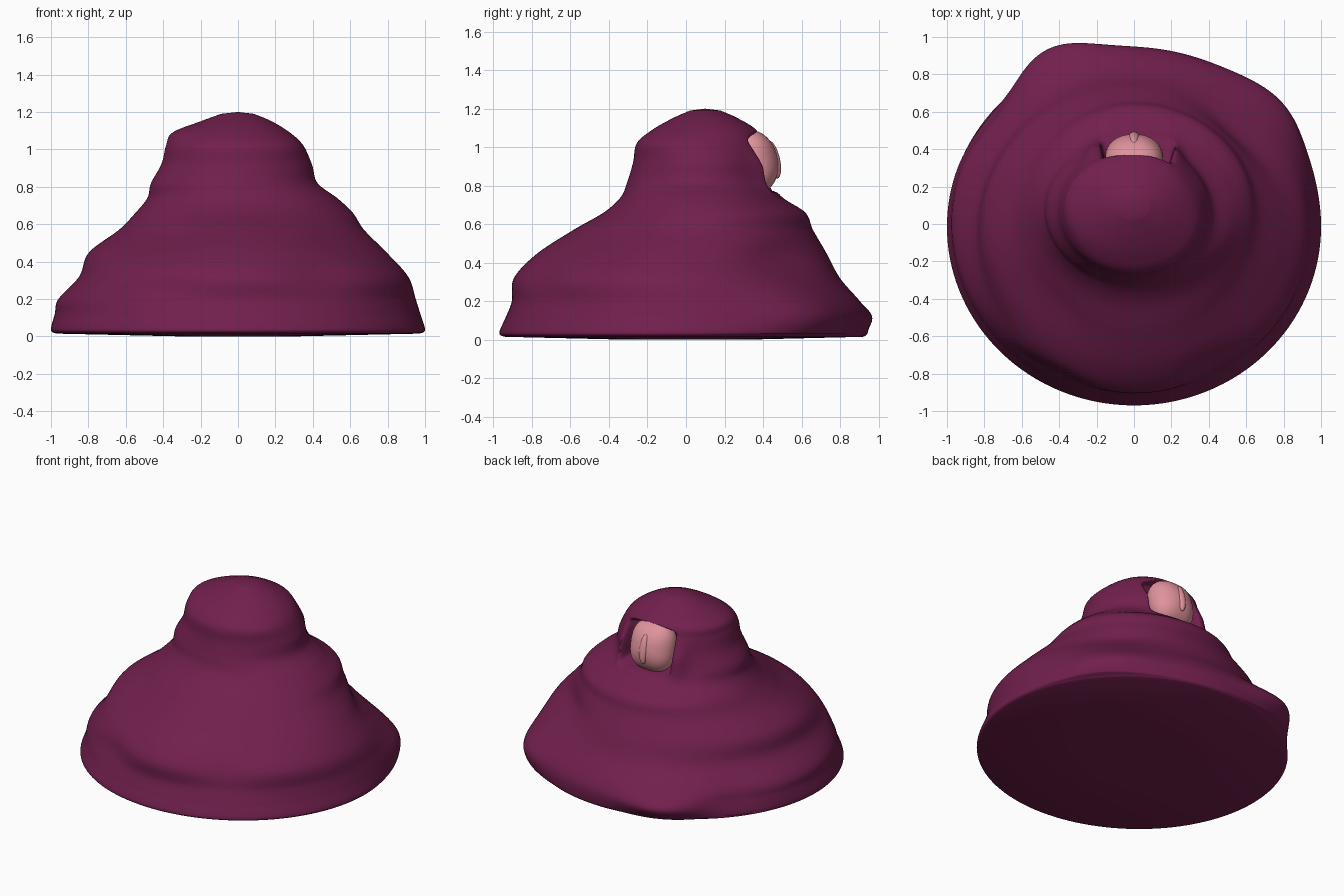
import bpy, bmesh, math
from mathutils import Vector, Matrix

if "Cube" in bpy.data.objects:
    bpy.data.objects.remove(bpy.data.objects["Cube"])


def material(name, rgb):
    m = bpy.data.materials.new(name)
    m.diffuse_color = (*rgb, 1)
    m.use_nodes = True
    m.node_tree.nodes["Principled BSDF"].inputs["Base Color"].default_value = m.diffuse_color
    return m


plum = material("plum cloth", (0.165, 0.014, 0.074))
pink = material("pink skin", (0.74, 0.29, 0.33))

# Robe rings: height, left x, right x, front y, back y
RINGS = [
    (.00, -.30, .30, -.30, .30),
    (.015, -.97, .97, -.94, .92),
    (.035, -1.0, 1.0, -.97, .94),
    (.12, -.98, .975, -.935, .94),
    (.20, -.96, .95, -.905, .90),
    (.32, -.85, .91, -.895, .80),
    (.45, -.80, .795, -.775, .73),
    (.57, -.64, .675, -.59, .66),
    (.66, -.55, .615, -.43, .62),
    (.74, -.485, .53, -.34, .50),
    (.82, -.465, .425, -.305, .445),
    (.92, -.41, .395, -.275, .42),
    (1.02, -.385, .345, -.255, .395),
    (1.09, -.35, .275, -.175, .365),
    (1.15, -.20, .18, -.07, .27),
    (1.19, -.09, .085, .02, .18),
]
# Cloth folds: angle, angular width, height, height spread, amount
FOLDS = [
    (115, 15, .12, .09, .10),
    (40, 17, .13, .12, .065),
    (45, 22, .43, .10, -.07),
    (140, 14, .15, .12, -.03),
    (-60, 14, .33, .10, -.04),
    (-118, 14, .28, .08, -.03),
    (-135, 28, .52, .13, -.10),
    (-45, 24, .52, .12, -.05),
    (-35, 30, 1.04, .07, .05),
]


def blend(a, b, c, d, t):
    """Smooth curve through b and c."""
    return [.5 * (2*q + (r-p)*t + (2*p-5*q+4*r-s)*t*t + (3*q-p-3*r+s)*t**3)
            for p, q, r, s in zip(a, b, c, d)]


def step(x, edge, soft):
    t = max(0, min(1, (x - edge) / soft + .5))
    return t * t * (3 - 2 * t)


def robe_point(ring, u):
    z, xl, xr, yf, yb = ring
    ang = u - .6 * math.sin(u - math.pi / 2)   # denser columns near the face
    cy = (yf + yb) / 2
    co, si = math.cos(ang), math.sin(ang)
    k = 1
    for a, w, h, s, amt in FOLDS:
        d = (math.degrees(ang) - a + 180) % 360 - 180
        if z > .03:
            k += amt * math.exp(-(d/w)**2 - ((z-h)/s)**2)
    x = k * co * (xr if co > 0 else -xl)
    y = cy + k * si * (yb - cy)
    # hood edges standing out beside the face, and the hollow between them
    if y > .15 and z > .7:
        y += .035 * math.exp(-((abs(x) - .22) / .05)**2 - ((z - .88) / .11)**2)
        top = 1.07 - .8 * x * x
        m = (1 - step(abs(x - .02), .18, .05)) * (1 - step(z, top, .03)) * step(z, .79, .06)
        y += (min(y, .30) - y) * m
    return (x, y, z)


def build(name, bm, mat):
    me = bpy.data.meshes.new(name)
    bmesh.ops.recalc_face_normals(bm, faces=bm.faces)
    bm.to_mesh(me)
    bm.free()
    ob = bpy.data.objects.new(name, me)
    bpy.context.collection.objects.link(ob)
    me.materials.append(mat)
    bpy.ops.object.select_all(action='DESELECT')
    ob.select_set(True)
    bpy.context.view_layer.objects.active = ob
    bpy.ops.object.shade_smooth_by_angle(angle=math.radians(60))
    return ob


# Hooded robe
N, SUB = 200, 10
rows = [RINGS[0], RINGS[1]]
for i in range(1, len(RINGS) - 1):
    a, b, c = RINGS[max(i-1, 1)], RINGS[i], RINGS[i+1]
    d = RINGS[min(i+2, len(RINGS)-1)]
    rows += [blend(a, b, c, d, j / SUB) for j in range(1, SUB + 1)]
bm = bmesh.new()
loops = [[bm.verts.new(robe_point(r, 2*math.pi*j/N)) for j in range(N)] for r in rows]
for lo, hi in zip(loops, loops[1:]):
    for j in range(N):
        k = (j + 1) % N
        bm.faces.new((lo[j], lo[k], hi[k], hi[j]))
bm.faces.new(loops[0][::-1])
crown = bm.verts.new((0, .10, 1.2))
for j in range(N):
    bm.faces.new((loops[-1][j], loops[-1][(j+1) % N], crown))
build("hooded_robe", bm, plum)


# Face and its long nose; a power above 2 makes the shape boxier
def rounded(name, centre, radii, tilt, power):
    bm = bmesh.new()
    bmesh.ops.create_uvsphere(bm, u_segments=48, v_segments=32, radius=1)
    for v in bm.verts:
        flat = (abs(v.co.x)**power + abs(v.co.z)**power) ** (1 / power)
        v.co /= (flat**2 + v.co.y**2) ** .5
    bm.transform(Matrix.Translation(Vector(centre))
                 @ Matrix.Rotation(math.radians(tilt), 4, 'X')
                 @ Matrix.Diagonal((*radii, 1)))
    return build(name, bm, pink)


rounded("face", (0, .355, .925), (.155, .122, .165), 13, 2.7)
rounded("nose", (0, .453, .935), (.032, .035, .10), 13, 2)
